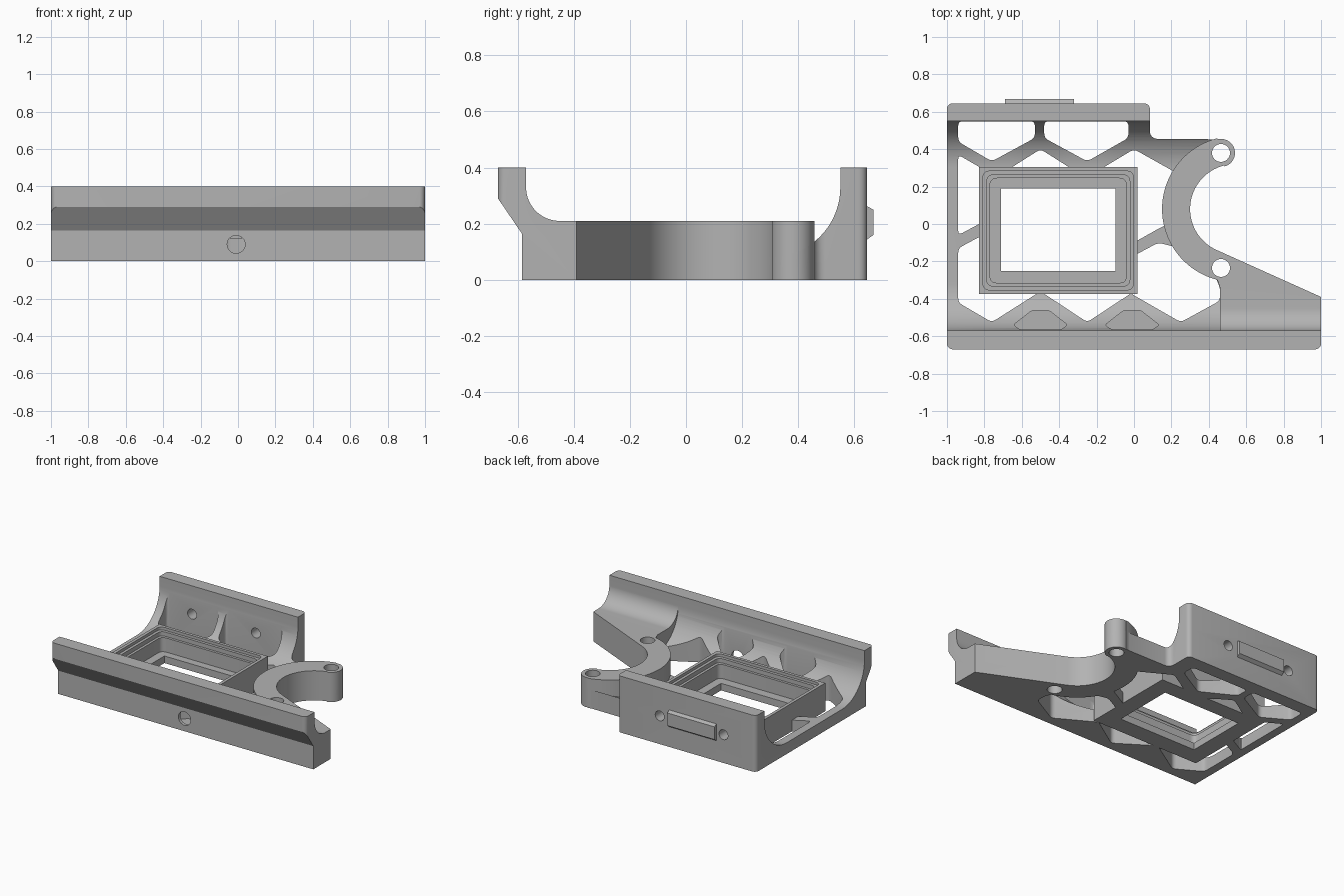
import bpy
import bmesh
from math import cos, sin, radians
from mathutils import Vector

if "Cube" in bpy.data.objects:
    bpy.data.objects.remove(bpy.data.objects["Cube"], do_unlink=True)

grey = bpy.data.materials.new("plain grey")
grey.use_nodes = True
grey.diffuse_color = (0.45, 0.45, 0.45, 1)
grey.node_tree.nodes["Principled BSDF"].inputs["Base Color"].default_value = grey.diffuse_color


def arc(cx, cy, r, start, end, n=20):
    angles = [radians(start + (end - start) * i / n) for i in range(n + 1)]
    return [(cx + r * cos(a), cy + r * sin(a)) for a in angles]


def rounded(points, radius=0.025, n=5):
    """Round every corner of a polygon with a short curve."""
    result = []
    for i, point in enumerate(points):
        p = Vector(point)
        before = Vector(points[i - 1]) - p
        after = Vector(points[(i + 1) % len(points)]) - p
        a = p + before.normalized() * min(radius, before.length * 0.45)
        b = p + after.normalized() * min(radius, after.length * 0.45)
        for k in range(n + 1):
            t = k / n
            result.append(tuple(a * (1 - t) ** 2 + p * 2 * t * (1 - t) + b * t * t))
    return result


def box(x0, x1, y0, y1):
    return [(x0, y0), (x1, y0), (x1, y1), (x0, y1)]


def prism(name, points, low, high, axis="z"):
    """Extrude a polygon along z (xy points), x (yz points) or y (xz points)."""
    place = {"z": lambda u, v, w: (u, v, w),
             "x": lambda u, v, w: (w, u, v),
             "y": lambda u, v, w: (u, w, v)}[axis]
    bm = bmesh.new()
    ends = [[bm.verts.new(place(u, v, w)) for u, v in points] for w in (low, high)]
    for end in ends:
        bm.faces.new(end)
    for i in range(len(points)):
        j = (i + 1) % len(points)
        bm.faces.new((ends[0][i], ends[0][j], ends[1][j], ends[1][i]))
    bmesh.ops.recalc_face_normals(bm, faces=bm.faces)
    mesh = bpy.data.meshes.new(name)
    bm.to_mesh(mesh)
    bm.free()
    mesh.materials.append(grey)
    obj = bpy.data.objects.new(name, mesh)
    bpy.context.collection.objects.link(obj)
    return obj


def combine(obj, cutter, operation="DIFFERENCE"):
    mod = obj.modifiers.new("cut", "BOOLEAN")
    mod.operation = operation
    mod.solver = "EXACT"
    mod.object = cutter
    bpy.context.view_layer.objects.active = obj
    bpy.ops.object.modifier_apply(modifier=mod.name)
    bpy.data.objects.remove(cutter, do_unlink=True)


def cut(obj, points, low=-0.1, high=0.5, axis="z"):
    combine(obj, prism("cutter", points, low, high, axis), "DIFFERENCE")


# Curved cradle edge and rounded arm tip, shared by chassis and arm
CX, CY = 0.54, 0.08
cradle = arc(CX, CY, 0.24, 245, 104, 32) + arc(0.465, 0.38, 0.075, -76, 104, 20)

# Chassis: low floor with two filleted side walls, trimmed to its plan
section = ([(-0.585, 0), (0.645, 0), (0.645, 0.4), (0.55, 0.4)]
           + arc(0.30, 0.33, 0.25, 0, -90) + arc(-0.32, 0.33, 0.25, -90, -180)
           + [(-0.57, 0.4), (-0.67, 0.4), (-0.67, 0.29), (-0.585, 0.165)])
chassis = prism("chassis", section, -1.05, 1.05, "x")
plan = (arc(-0.97, -0.64, 0.03, 180, 270, 5) + arc(0.97, -0.64, 0.03, 270, 360, 5)
        + [(1, -0.39)] + cradle
        + arc(0.125, 0.495, 0.04, 270, 180, 6)
        + arc(0.055, 0.615, 0.03, 0, 90, 5) + arc(-0.97, 0.615, 0.03, 90, 180, 5))
combine(chassis, prism("plan", plan, -0.1, 0.6), "INTERSECT")

# Lightening pockets that leave the zigzag struts
pockets = [
    [(-0.94, 0.549), (-0.53, 0.549), (-0.53, 0.46), (-0.76, 0.335), (-0.94, 0.44)],
    [(-0.48, 0.549), (-0.03, 0.549), (-0.03, 0.46), (-0.25, 0.335), (-0.48, 0.46)],
    [(-0.69, 0.28), (-0.5, 0.4), (-0.31, 0.28)],
    [(-0.2, 0.28), (0, 0.4), (0.25, 0.26), (0.25, 0.03), (0.14, -0.02),
     (-0.02, -0.11), (-0.02, 0.28)],
    [(-0.02, -0.18), (0.13, -0.1), (0.25, -0.13), (0.42, -0.25), (0.46, -0.34),
     (0.46, -0.41), (0.25, -0.525), (-0.02, -0.37)],
    [(-0.5, -0.36), (-0.25, -0.525), (0, -0.36)],
    [(-0.94, -0.13), (-0.81, -0.06), (-0.81, -0.36), (-0.5, -0.36),
     (-0.76, -0.525), (-0.94, -0.42)],
    [(-0.94, 0.37), (-0.81, 0.295), (-0.81, 0.01), (-0.94, -0.06)],
]
for pocket in pockets:
    cut(chassis, rounded(pocket))
cut(chassis, box(-0.82, 0.01, -0.365, 0.295))

# Blind recesses in the front fillet
for cx in (-0.5, -0.01):
    half = [(0.11, -0.564), (0.145, -0.54), (0.045, -0.462)]
    shape = [(cx + x, y) for x, y in half] + [(cx - x, y) for x, y in reversed(half)]
    cut(chassis, rounded(shape, 0.015), 0.03, 0.5)

# Screw holes through the walls
cut(chassis, arc(-0.01, 0.09, 0.048, 0, 345, 23), -0.7, -0.55, "y")
for x in (-0.745, -0.245):
    cut(chassis, arc(x, 0.2, 0.035, 0, 345, 23), 0.5, 0.7, "y")

# Arm: thick curved cradle running into the front right block
arm_plan = ([(0.46, -0.583), (1, -0.583), (1, -0.39)] + cradle
            + arc(CX, CY, 0.39, 104, 256, 40) + [(0.46, -0.34)])
arm = prism("arm", arm_plan, -0.1, 0.5)
arm_section = ([(-0.6, 0), (0.5, 0), (0.5, 0.21)]
               + arc(-0.45, 0.33, 0.12, -90, -180) + [(-0.6, 0.33)])
combine(arm, prism("section", arm_section, 0, 1.1, "x"), "INTERSECT")
for part in (chassis, arm):
    for y in (0.38, -0.235):
        cut(part, arc(0.465, y, 0.048, 0, 348, 29))

# Stepped rectangular frame
frame = prism("frame", box(-0.83, 0.02, -0.375, 0.305), 0, 0.2)
for inset, floor in ((0.022, 0.18), (0.042, 0.15), (0.06, 0.05)):
    step = box(-0.83 + inset, 0.02 - inset, -0.375 + inset, 0.305 - inset)
    cut(frame, rounded(step, 0.04), floor, 0.5)
cut(frame, box(-0.71, -0.1, -0.25, 0.19))

# Raised plate on the back wall
plate = prism("back_plate", [(0.64, 0.14), (0.668, 0.16), (0.668, 0.25), (0.64, 0.265)],
              -0.69, -0.32, "x")

# Smooth curves, sharp edges
bpy.ops.object.select_all(action="DESELECT")
for obj in (chassis, arm, frame, plate):
    obj.select_set(True)
bpy.context.view_layer.objects.active = chassis
bpy.ops.object.shade_smooth_by_angle(angle=radians(30))
